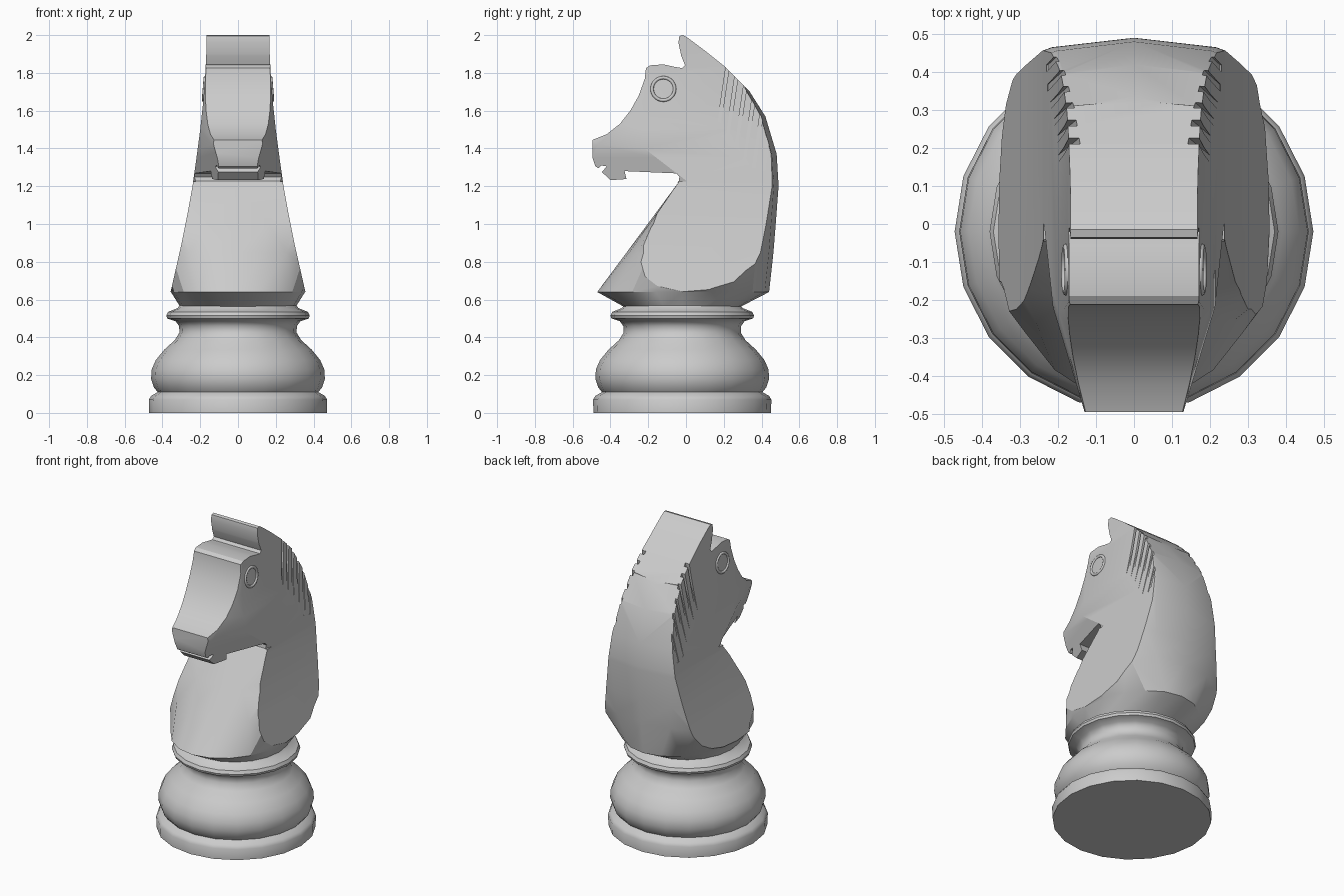
import bpy, bmesh, math
from mathutils import Vector

if "Cube" in bpy.data.objects:
    bpy.data.objects.remove(bpy.data.objects["Cube"])

CY = -0.02      # axis of the turned base
SIDES = 20


def finish(bm, name):
    bmesh.ops.recalc_face_normals(bm, faces=bm.faces[:])
    me = bpy.data.meshes.new(name)
    bm.to_mesh(me)
    bm.free()
    ob = bpy.data.objects.new(name, me)
    bpy.context.collection.objects.link(ob)
    return ob


def loft(name, rings):
    bm = bmesh.new()
    loops = [[bm.verts.new(p) for p in ring] for ring in rings]
    for a, b in zip(loops, loops[1:]):
        for i in range(len(a)):
            j = (i + 1) % len(a)
            bm.faces.new((a[i], a[j], b[j], b[i]))
    bm.faces.new(loops[0][::-1])
    bm.faces.new(loops[-1])
    return finish(bm, name)


def ring(z, front, back, rx_front, rx_back):
    pts = []
    for k in range(SIDES):
        a = 2 * math.pi * k / SIDES
        s = math.sin(a)
        is_back = s > -1e-6
        rx, h = (rx_back, back - CY) if is_back else (rx_front, CY - front)
        pts.append((rx * math.cos(a), CY + h * s, z))
    return pts


def hulls(name, groups):
    bm = bmesh.new()
    for pts in groups:
        vs = [bm.verts.new(p) for p in pts]
        bmesh.ops.convex_hull(bm, input=vs)
    bmesh.ops.delete(bm, geom=[v for v in bm.verts if not v.link_faces], context='VERTS')
    return finish(bm, name)


def boolean(ob, other, op):
    m = ob.modifiers.new("cut", 'BOOLEAN')
    m.operation, m.object, m.solver = op, other, 'EXACT'
    bpy.context.view_layer.objects.active = ob
    bpy.ops.object.modifier_apply(modifier=m.name)
    bpy.data.objects.remove(other)


def smooth(ob, angle=30):
    bpy.ops.object.select_all(action='DESELECT')
    ob.select_set(True)
    bpy.context.view_layer.objects.active = ob
    bpy.ops.object.shade_smooth_by_angle(angle=math.radians(angle))


# Turned base
profile = [(.47, 0), (.472, .07), (.46, .09), (.425, .11), (.445, .135), (.46, .18),
           (.457, .23), (.435, .28), (.39, .335), (.335, .385), (.31, .425), (.312, .46),
           (.33, .485), (.375, .5), (.38, .515), (.37, .535), (.32, .555), (.305, .575)]
base = loft("turned_base", [ring(z, CY - r, CY + r, r, r) for r, z in profile])
smooth(base, 40)

# Rounded neck volume: z, front y, back y, front and back roundness
body = loft("horse_body", [ring(*r) for r in [
    (.56, -.325, .285, .305, .305), (.64, -.47, .44, .355, .355),
    (.85, -.314, .463, .44, .63), (1.0, -.203, .475, .52, .67),
    (1.2, -.055, .49, .9, .7), (1.22, -.04, .489, 1.2, .7),
    (1.222, -.7, .489, 1.2, .7), (1.37, -.7, .48, 1.2, .66),
    (1.57, -.7, .42, 1.2, .6), (1.72, -.7, .325, 1.2, .65),
    (2.1, -.7, .3, 1.2, .9)]])

# Side silhouette of the head (y, z)
side = [(-.6, .5), (.6, .5), (.6, 1.41), (.32, 1.72), (.21, 1.83), (.1, 1.918),
        (.01, 1.985), (-.015, 2.0), (-.035, 1.995), (-.04, 1.96), (-.025, 1.89),
        (-.005, 1.84), (-.02, 1.825), (-.06, 1.832), (-.12, 1.845), (-.19, 1.84),
        (-.212, 1.825), (-.218, 1.77), (-.25, 1.68), (-.295, 1.6), (-.35, 1.53),
        (-.42, 1.475), (-.495, 1.445), (-.495, 1.35), (-.48, 1.305), (-.463, 1.295),
        (-.45, 1.31), (-.42, 1.305), (-.445, 1.275), (-.4, 1.232), (-.315, 1.238),
        (-.325, 1.28), (-.05, 1.268), (-.035, 1.25), (-.038, 1.227), (-.6, .7)]
boolean(body, loft("side_shape", [[(x, y, z) for y, z in side] for x in (-.6, .6)]), 'INTERSECT')

# Front taper (half width, z)
taper = [(.4, .45), (.357, .64), (.298, .9), (.268, 1.05), (.241, 1.2), (.22, 1.35),
         (.2, 1.5), (.184, 1.65), (.174, 1.78), (.168, 1.9), (.165, 2.1)]
outline = taper + [(-x, z) for x, z in reversed(taper)]
boolean(body, loft("front_shape", [[(x, y, z) for x, z in outline] for y in (-.8, .8)]), 'INTERSECT')


# Muzzle narrowing and cheek undercut, as half-space cuts limited to the head
def wedge_points(co, no):
    bm = bmesh.new()
    bmesh.ops.create_cube(bm, size=1)
    for v in bm.verts:
        v.co = Vector((.3 + v.co.x * .6, -.3 + v.co.y * .6, 1.665 + v.co.z * .88))
    bmesh.ops.bisect_plane(bm, geom=bm.verts[:] + bm.edges[:] + bm.faces[:],
                           plane_co=co, plane_no=no, clear_inner=True)
    pts = [v.co.copy() for v in bm.verts]
    bm.free()
    return pts


for a, b, c in [((.17, -.2, 1.84), (.14, -.45, 1.45), (.21, -.23, 1.4)),
                ((.21, -.23, 1.4), (.235, -.04, 1.27), (.14, -.34, 1.28))]:
    a, b, c = Vector(a), Vector(b), Vector(c)
    n = (b - a).cross(c - a).normalized()
    if n.x < 0:
        n = -n
    pts = wedge_points(a, n)
    boolean(body, hulls("cheek_cut", [[(s * p.x, p.y, p.z) for p in pts] for s in (1, -1)]), 'DIFFERENCE')

# Mane grooves
grooves = []
for s in (1, -1):
    for i in range(6):
        yb, zb, zt = .15 + .052 * i, 1.36 - .016 * i, 1.95
        yt = yb + .148 * (zt - zb)
        grooves.append([(s * x, y + d, z) for x, y, z in
                        [(.226, yb, zb), (.4, yb, zb), (.12, yt, zt), (.4, yt, zt)]
                        for d in (-.009, .009)])
boolean(body, hulls("mane_cut", grooves), 'DIFFERENCE')
smooth(body, 25)

# Eye rings
for s, side_name in ((1, "right"), (-1, "left")):
    bpy.ops.mesh.primitive_torus_add(major_segments=28, minor_segments=8,
                                     major_radius=.06, minor_radius=.009,
                                     location=(s * .178, -.12, 1.715),
                                     rotation=(0, s * (math.pi / 2 - .08), 0))
    eye = bpy.context.object
    eye.name = "eye_ring_" + side_name
    smooth(eye, 60)
